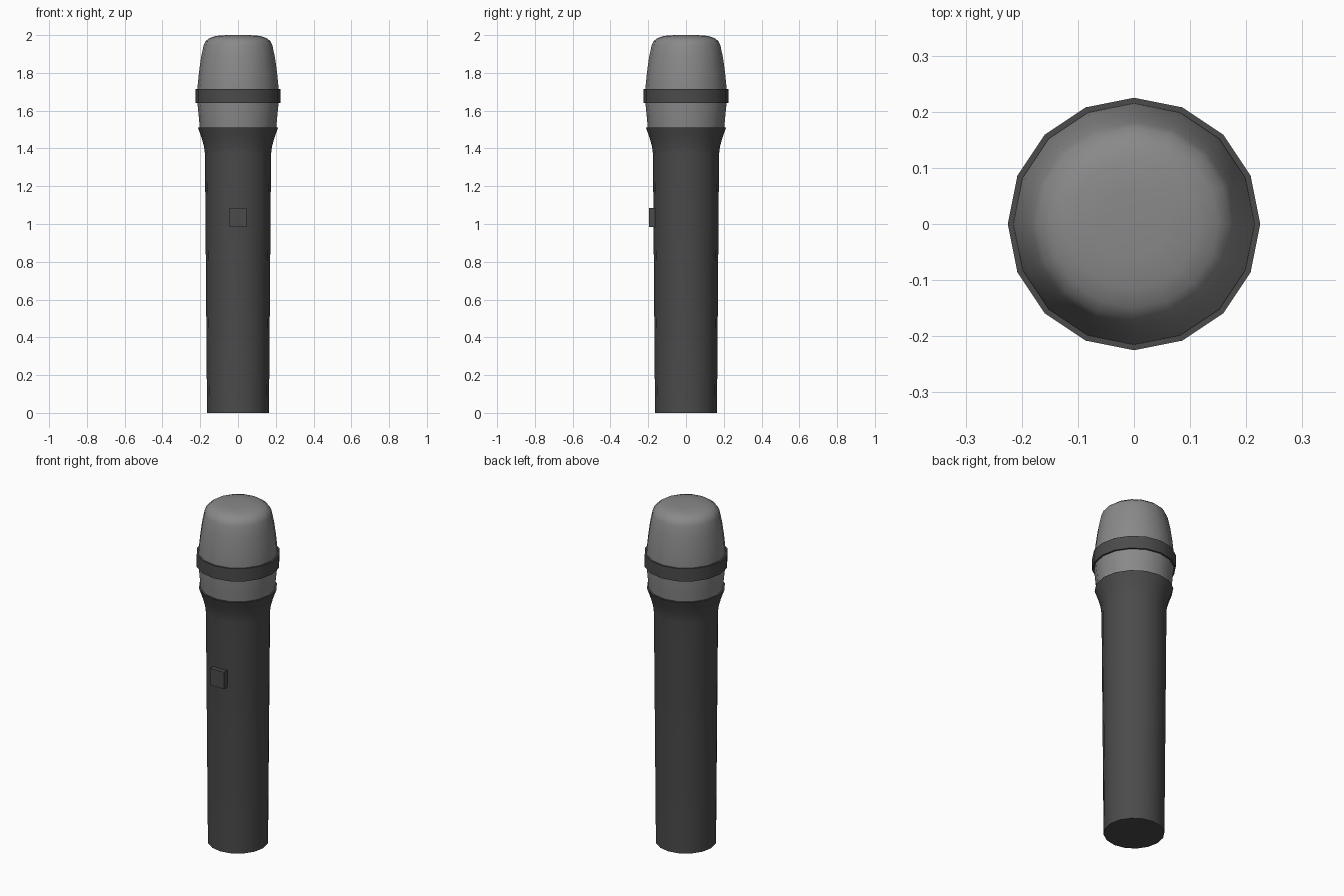
import bpy
import bmesh
import math

if "Cube" in bpy.data.objects:
    bpy.data.objects.remove(bpy.data.objects["Cube"], do_unlink=True)

SIDES = 16


def material(name, rgb):
    mat = bpy.data.materials.new(name)
    mat.use_nodes = True
    mat.diffuse_color = (*rgb, 1)
    mat.node_tree.nodes["Principled BSDF"].inputs["Base Color"].default_value = (*rgb, 1)
    return mat


def finish(name, bm, mat, angle):
    bmesh.ops.recalc_face_normals(bm, faces=bm.faces)
    mesh = bpy.data.meshes.new(name)
    bm.to_mesh(mesh)
    bm.free()
    mesh.materials.append(mat)
    obj = bpy.data.objects.new(name, mesh)
    bpy.context.collection.objects.link(obj)
    bpy.ops.object.select_all(action="DESELECT")
    obj.select_set(True)
    bpy.context.view_layer.objects.active = obj
    bpy.ops.object.shade_smooth_by_angle(angle=math.radians(angle))
    return obj


def lathe(name, profile, mat, closed=False):
    """Revolve (radius, height) points; open profiles get end caps."""
    bm = bmesh.new()
    rings = []
    for r, z in profile:
        rings.append([bm.verts.new((r * math.cos(a), r * math.sin(a), z))
                      for a in (math.tau * i / SIDES for i in range(SIDES))])
    pairs = list(zip(rings, rings[1:]))
    if closed:
        pairs.append((rings[-1], rings[0]))
    else:
        bm.faces.new(rings[0])
        bm.faces.new(rings[-1])
    for low, high in pairs:
        for i in range(SIDES):
            j = (i + 1) % SIDES
            bm.faces.new((low[i], low[j], high[j], high[i]))
    return finish(name, bm, mat, 40)


black = material("dark grey plastic", (0.07, 0.07, 0.07))
grille = material("grey mesh metal", (0.25, 0.25, 0.25))

# Tapered handle flaring into a collar
lathe("handle", [(0.164, 0), (0.175, 1.37), (0.180, 1.41), (0.191, 1.45),
                 (0.203, 1.485), (0.212, 1.51)], black)

# Rounded grille head
lathe("grille_head", [(0.201, 1.49), (0.206, 1.55), (0.215, 1.64), (0.215, 1.72),
                      (0.207, 1.80), (0.196, 1.88), (0.182, 1.945), (0.172, 1.968),
                      (0.150, 1.985), (0.115, 1.996), (0.06, 2.0)], grille)

# Band around the head
lathe("head_band", [(0.205, 1.64), (0.225, 1.64), (0.225, 1.715), (0.205, 1.715)],
      black, closed=True)

# Switch on the front of the handle
bm = bmesh.new()
bmesh.ops.create_cube(bm, size=1)
bmesh.ops.scale(bm, vec=(0.09, 0.04, 0.10), verts=bm.verts)
bmesh.ops.translate(bm, vec=(0, -0.176, 1.035), verts=bm.verts)
finish("switch", bm, black, 30)
